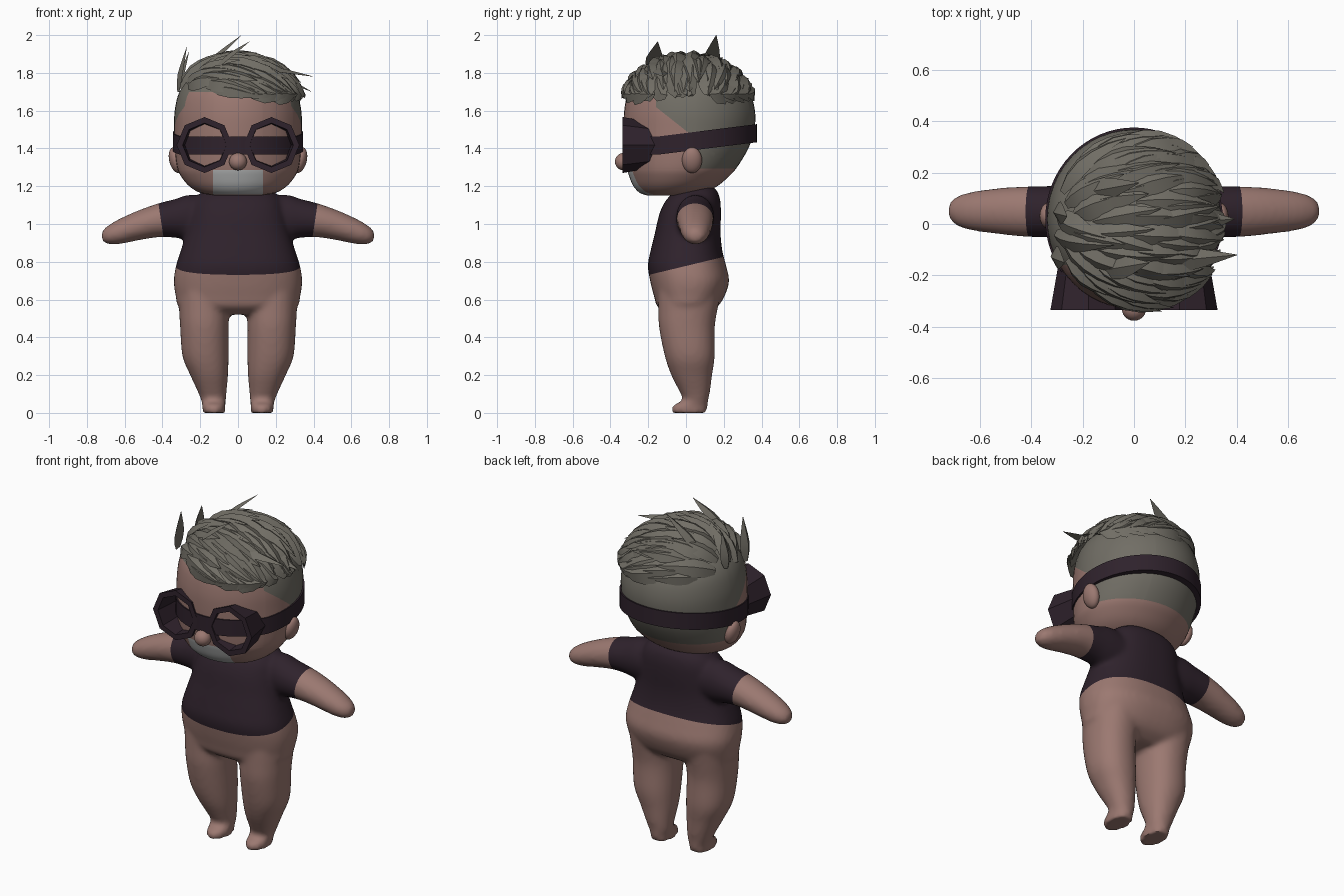
import bpy, bmesh, math, random
from mathutils import Vector

if "Cube" in bpy.data.objects:
    bpy.data.objects.remove(bpy.data.objects["Cube"])

random.seed(4)
X, Y, Z = Vector((1, 0, 0)), Vector((0, 1, 0)), Vector((0, 0, 1))


def material(name, rgb):
    m = bpy.data.materials.new(name)
    m.diffuse_color = (*rgb, 1)
    m.use_nodes = True
    m.node_tree.nodes["Principled BSDF"].inputs["Base Color"].default_value = m.diffuse_color
    return m


SKIN = material("skin", (0.33, 0.19, 0.165))
HAIR = material("hair_grey", (0.165, 0.155, 0.13))
DARK = material("dark_plum", (0.028, 0.016, 0.025))
WHITE = material("pale_grey", (0.47, 0.48, 0.48))


def finish(bm, name, mats, angle=40):
    """Turn a bmesh into a shaded object."""
    bmesh.ops.recalc_face_normals(bm, faces=bm.faces)
    me = bpy.data.meshes.new(name)
    bm.to_mesh(me)
    bm.free()
    ob = bpy.data.objects.new(name, me)
    bpy.context.collection.objects.link(ob)
    for m in mats:
        me.materials.append(m)
    bpy.ops.object.select_all(action='DESELECT')
    ob.select_set(True)
    bpy.context.view_layer.objects.active = ob
    if angle:
        bpy.ops.object.shade_smooth_by_angle(angle=math.radians(angle))
    return ob


def smooth_stations(st, n=4):
    """Catmull-Rom interpolation between cross-sections."""
    out = []
    for i in range(len(st) - 1):
        a, b, c, d = (st[max(i - 1, 0)], st[i], st[i + 1], st[min(i + 2, len(st) - 1)])
        for k in range(n):
            t = k / n
            out.append([0.5 * (2 * q + (r - p) * t + (2 * p - 5 * q + 4 * r - s) * t * t
                               + (3 * q - p - 3 * r + s) * t ** 3)
                        for p, q, r, s in zip(a, b, c, d)])
    return out + [list(st[-1])]


def loft(bm, stations, u, v, power=2.0, seg=48):
    """Stations are (cx, cy, cz, radius_u, radius_v)."""
    rings = []
    for cx, cy, cz, ru, rv in smooth_stations(stations):
        ring = []
        for k in range(seg):
            a = math.tau * k / seg
            c, s = math.cos(a), math.sin(a)
            c = math.copysign(abs(c) ** (2 / power), c)
            s = math.copysign(abs(s) ** (2 / power), s)
            ring.append(bm.verts.new(Vector((cx, cy, cz)) + u * ru * c + v * rv * s))
        rings.append(ring)
    for r, q in zip(rings, rings[1:]):
        for k in range(seg):
            bm.faces.new((r[k], r[(k + 1) % seg], q[(k + 1) % seg], q[k]))
    bm.faces.new(rings[0])
    bm.faces.new(rings[-1])


def upright(rows):
    """Rows (z, half width, front y, back y) to loft stations."""
    return [(0, (f + b) / 2, z, w, (b - f) / 2) for z, w, f, b in rows]


def cut(bm, co, no):
    geom = bm.verts[:] + bm.edges[:] + bm.faces[:]
    bmesh.ops.bisect_plane(bm, geom=geom, dist=1e-5, plane_co=co, plane_no=no)


# Body: torso, legs and arms fused into one smooth skin
bm = bmesh.new()
loft(bm, upright([(.52, .2, -.09, .1), (.56, .31, -.15, .165), (.62, .33, -.17, .205),
                  (.70, .34, -.19, .228), (.78, .328, -.202, .212), (.86, .303, -.187, .192),
                  (.95, .275, -.165, .183), (1.05, .252, -.142, .185), (1.12, .232, -.11, .182),
                  (1.17, .19, -.06, .168), (1.2, .13, 0, .14)]), X, Y, 2.4)
LEG = [(.17, .02, .66, .15, .17), (.178, .01, .55, .134, .157), (.178, .005, .45, .128, .147),
       (.172, .02, .3, .122, .132), (.153, .03, .2, .1, .108), (.138, .045, .12, .078, .083),
       (.13, .05, .07, .066, .068), (.128, .025, .042, .061, .09), (.128, .018, .025, .06, .094),
       (.128, .018, 0, .06, .094)]
ARM = [(.10, .06, 1.03, .09, .10), (.25, .05, 1.035, .10, .12), (.33, .048, 1.03, .1, .103),
       (.42, .048, 1.02, .098, .09), (.52, .05, .995, .09, .08), (.62, .05, .963, .077, .068),
       (.68, .05, .945, .061, .052), (.712, .05, .938, .037, .033), (.723, .05, .937, .01, .01)]
for side in (1, -1):
    loft(bm, [(side * s[0], *s[1:]) for s in LEG], X, Y, 2.2)
    loft(bm, [(side * s[0], *s[1:]) for s in ARM], Y, Z)
body = finish(bm, "body", [SKIN, DARK], 0)
rm = body.modifiers.new("fuse", 'REMESH')
rm.mode, rm.voxel_size = 'VOXEL', 0.014
sm = body.modifiers.new("soften", 'SMOOTH')
sm.factor, sm.iterations = 0.5, 6
for name in ("fuse", "soften"):
    bpy.ops.object.modifier_apply(modifier=name)

# Shirt: cut clean hem and sleeve lines, then colour the faces between them
bm = bmesh.new()
bm.from_mesh(body.data)
cut(bm, (0, 0, .778), (0, -.24, 1))
for side in (1, -1):
    cut(bm, (side * .408, 0, 1.02), (side, 0, -.15))
for f in bm.faces:
    c = f.calc_center_median()
    hem = c.z > .778 + .24 * c.y
    f.material_index = int(hem and abs(c.x) < .408 + .15 * (c.z - 1.02))
bm.to_mesh(body.data)
bm.free()
bpy.ops.object.shade_smooth_by_angle(angle=math.radians(50))

# Head with shaved hair area and mouth patch
bm = bmesh.new()
loft(bm, upright([(1.15, .12, -.2, .0), (1.165, .2, -.245, .09), (1.2, .258, -.278, .165),
                  (1.25, .3, -.3, .225), (1.3, .322, -.314, .27), (1.4, .335, -.325, .33),
                  (1.5, .338, -.33, .362), (1.6, .335, -.327, .365), (1.7, .31, -.305, .335),
                  (1.78, .25, -.245, .265), (1.83, .17, -.165, .185), (1.86, .07, -.07, .08),
                  (1.865, .01, 0, .02)]), X, Y)
for co, no in (((0, 0, 1.295), Z), ((0, 0, 1.285), Z), ((0, 0, 1.157), Z), ((0, 0, 1.7), Z),
               ((0, -.16, 0), Y), ((0, .05, 0), Y), ((.132, 0, 0), X), ((-.132, 0, 0), X),
               ((0, -.16, 1.62), (0, .15, .19))):
    cut(bm, co, no)
for f in bm.faces:
    c = f.calc_center_median()
    slope = (c.y + .16) * .15 + (c.z - 1.62) * .19 > 0
    if c.z > 1.7 or (c.z > 1.295 and c.y > -.16 and (slope or c.y > .05)):
        f.material_index = 1
    elif abs(c.x) < .132 and 1.157 < c.z < 1.285 and c.y < -.16:
        f.material_index = 2
finish(bm, "head", [SKIN, HAIR, WHITE])


def ball(name, loc, radii, tilt=0):
    bpy.ops.mesh.primitive_uv_sphere_add(segments=24, ring_count=14, location=loc, rotation=(0, tilt, 0))
    ob = bpy.context.object
    ob.name, ob.scale = name, radii
    ob.data.materials.append(SKIN)
    bpy.ops.object.shade_smooth()


# Nose and ears
ball("nose", (0, -.331, 1.33), (.047, .045, .046))
for side, label in ((1, "right"), (-1, "left")):
    ball("ear_" + label, (side * .328, .032, 1.338), (.036, .053, .07), side * .25)

# Goggle strap, rising toward the back
bm = bmesh.new()
rings = []
N = 64
for k in range(N):
    a = math.tau * k / N
    ring = []
    for off, h in ((0, -.048), (0, .048), (.035, .048), (.035, -.048)):
        y = .019 + (.356 - off) * math.sin(a)
        z = 1.415 + max(0, y + .15) * .125 + h
        ring.append(bm.verts.new(((.345 - off) * math.cos(a), y, z)))
    rings.append(ring)
for k in range(N):
    r, q = rings[k], rings[(k + 1) % N]
    for j in range(4):
        bm.faces.new((r[j], r[(j + 1) % 4], q[(j + 1) % 4], q[j]))
finish(bm, "goggle_strap", [DARK])

# Goggles: open eight-sided cones
for side, label in ((1, "right"), (-1, "left")):
    bm = bmesh.new()
    loops = [[bm.verts.new((side * .177 + r * math.cos(k * math.pi / 4), y,
                            1.418 + r * math.sin(k * math.pi / 4))) for k in range(8)]
             for r, y in ((.148, -.335), (.112, -.13), (.1, -.13), (.116, -.335))]
    for i in range(4):
        r, q = loops[i], loops[(i + 1) % 4]
        for k in range(8):
            bm.faces.new((r[k], r[(k + 1) % 8], q[(k + 1) % 8], q[k]))
    finish(bm, "goggle_" + label, [DARK], 20)

# Hair: ridged tapering locks swept to one side over the crown
CENTRE, RAD = Vector((0, .01, 1.59)), Vector((.335, .338, .29))
TAPER = (.45, .9, 1, .75, .4, .03)


def lock(bm, pts, nrm, width):
    rows = []
    for i, (p, n, t) in enumerate(zip(pts, nrm, TAPER)):
        d = (pts[min(i + 1, 5)] - pts[max(i - 1, 0)]).normalized()
        s = n.cross(d).normalized() * width * t
        rows.append([bm.verts.new(q) for q in (p - s, p + n * width * .55 * t, p + s)])
    for r, q in zip(rows, rows[1:]):
        for j in range(3):
            bm.faces.new((r[j], r[(j + 1) % 3], q[(j + 1) % 3], q[j]))
    bm.faces.new(rows[0])
    bm.faces.new(rows[-1])


bm = bmesh.new()
COUNT = 90
for i in range(COUNT):
    uz = .40 + .59 * (i + .5) / COUNT
    a, r = i * 2.39996, math.sqrt(1 - uz * uz)
    p = Vector((r * math.cos(a), r * math.sin(a), uz))
    if p.x > .68:
        continue
    flow = Vector((1, .65 * p.y + random.uniform(-.2, .2), random.uniform(-.2, 0)))
    step = random.uniform(.14, .19)
    tip = random.uniform(.07, .14)
    pts, nrm = [], []
    for k in range(6):
        pts.append(CENTRE + Vector(c * q for c, q in zip(p, RAD)) * (1.01 + tip * (k / 5) ** 1.3))
        nrm.append(Vector(c / q for c, q in zip(p, RAD)).normalized())
        d = (flow - p * flow.dot(p)).normalized()
        p = (p + d * step).normalized()
        p.z = max(p.z, .30)
        p.normalize()
    lock(bm, pts, nrm, random.uniform(.042, .06))
# Loose spikes that stand out from the sweep
for base, tip, up in (((-.2, .12, 1.8), (.02, .16, 2), Z), ((-.31, -.12, 1.7), (-.27, -.15, 1.94), -X),
                      ((-.12, -.18, 1.82), (.06, -.15, 1.965), Z), ((.08, -.15, 1.82), (.4, -.12, 1.78), Z),
                      ((.18, 0, 1.78), (.39, .02, 1.7), Z), ((-.3, .05, 1.72), (-.26, .03, 1.91), -X)):
    b, t = Vector(base), Vector(tip)
    lock(bm, [b.lerp(t, k / 5) for k in range(6)], [up] * 6, .045)
finish(bm, "hair_locks", [HAIR], 35)
